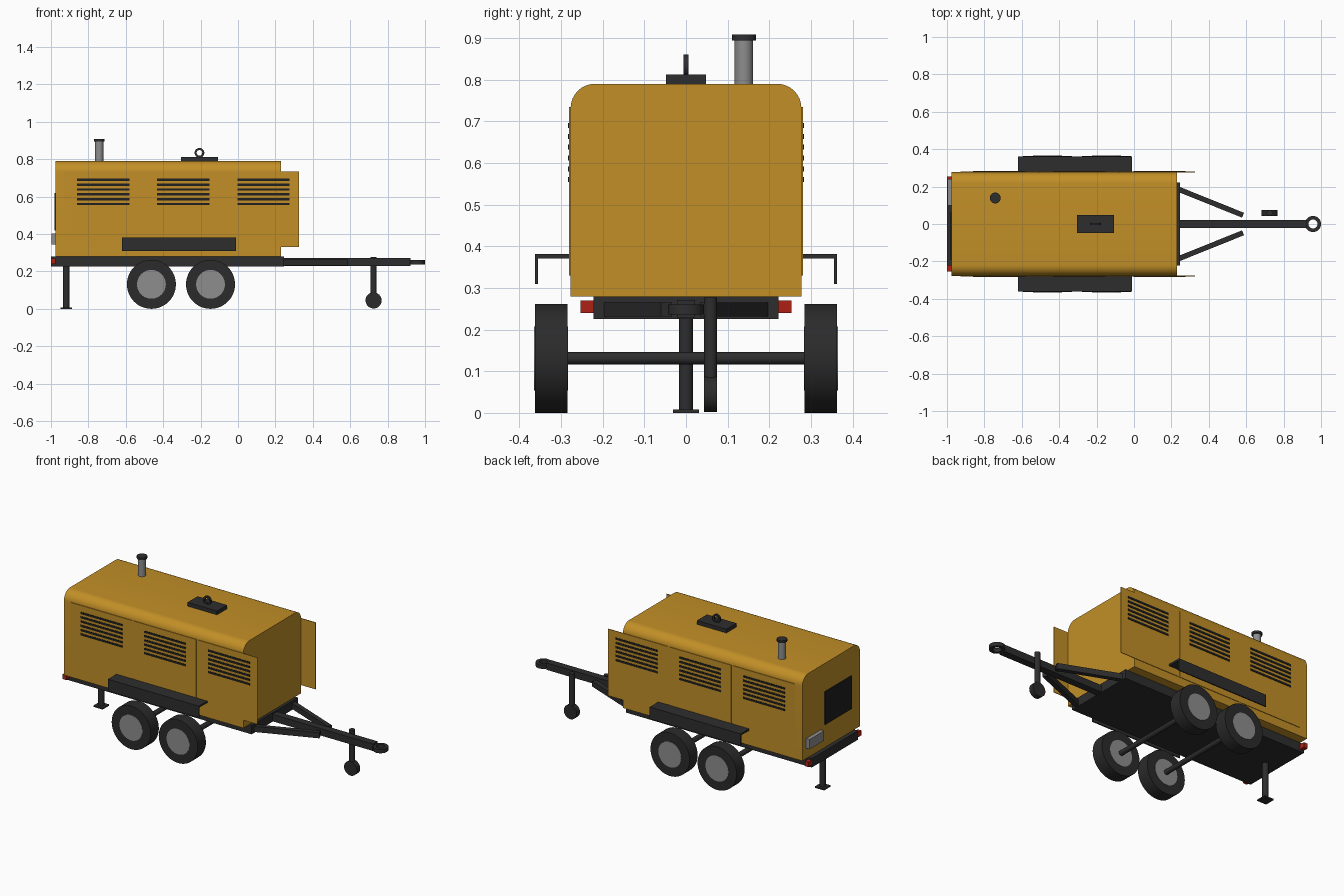
import bpy, bmesh, math
from mathutils import Vector, Matrix

if "Cube" in bpy.data.objects:
    bpy.data.objects.remove(bpy.data.objects["Cube"])


def material(name, rgb):
    m = bpy.data.materials.new(name)
    m.diffuse_color = (*rgb, 1)
    m.use_nodes = True
    m.node_tree.nodes["Principled BSDF"].inputs["Base Color"].default_value = m.diffuse_color
    return m


YELLOW = material("yellow paint", (0.54, 0.275, 0.02))
DARK = material("dark steel", (0.027, 0.027, 0.028))
BLACK = material("black vent", (0.014, 0.014, 0.015))
RUBBER = material("tyre rubber", (0.024, 0.024, 0.024))
GREY = material("grey metal", (0.27, 0.27, 0.27))
RED = material("red lamp", (0.42, 0.015, 0.008))


def finish(name, bm, mat, smooth=False):
    bmesh.ops.recalc_face_normals(bm, faces=bm.faces)
    me = bpy.data.meshes.new(name)
    bm.to_mesh(me)
    bm.free()
    me.materials.append(mat)
    ob = bpy.data.objects.new(name, me)
    bpy.context.collection.objects.link(ob)
    if smooth:
        bpy.ops.object.select_all(action='DESELECT')
        ob.select_set(True)
        bpy.context.view_layer.objects.active = ob
        bpy.ops.object.shade_smooth_by_angle(angle=math.radians(35))
    return ob


def add_box(bm, x, y, z):
    size = (x[1] - x[0], y[1] - y[0], z[1] - z[0])
    mid = Vector((sum(x) / 2, sum(y) / 2, sum(z) / 2))
    bmesh.ops.create_cube(bm, size=1, matrix=Matrix.Translation(mid) @ Matrix.Diagonal((*size, 1)))


def box(name, x, y, z, mat):
    bm = bmesh.new()
    add_box(bm, x, y, z)
    return finish(name, bm, mat)


def span(a, b, side):
    """Range a..b mirrored onto side +1 or -1."""
    return tuple(sorted((a * side, b * side)))


def cylinder(name, a, b, r, mat, seg=32):
    a, b = Vector(a), Vector(b)
    rot = (b - a).to_track_quat('Z', 'Y').to_matrix().to_4x4()
    bm = bmesh.new()
    bmesh.ops.create_cone(bm, cap_ends=True, segments=seg, radius1=r, radius2=r,
                          depth=(b - a).length, matrix=Matrix.Translation((a + b) / 2) @ rot)
    return finish(name, bm, mat, True)


def ring(name, center, axis, outer, inner, half, mat, seg=32):
    """Flat ring with rectangular section around the given axis."""
    rot = Vector(axis).to_track_quat('Z', 'Y').to_matrix()
    bm = bmesh.new()
    loops = []
    for i in range(seg):
        t = 2 * math.pi * i / seg
        loops.append([bm.verts.new(Vector(center) + rot @ Vector((r * math.cos(t), r * math.sin(t), h)))
                      for r, h in ((inner, -half), (outer, -half), (outer, half), (inner, half))])
    for i in range(seg):
        p, q = loops[i], loops[(i + 1) % seg]
        for k in range(4):
            bm.faces.new((p[k], p[(k + 1) % 4], q[(k + 1) % 4], q[k]))
    return finish(name, bm, mat, True)


# canopy with rounded long top edges
bm = bmesh.new()
add_box(bm, (-0.975, 0.23), (-0.277, 0.277), (0.28, 0.79))
edges = [e for e in bm.edges if all(v.co.z > 0.7 for v in e.verts)
         and abs(e.verts[0].co.y - e.verts[1].co.y) < 0.01]
bmesh.ops.bevel(bm, geom=edges, offset=0.058, segments=8, profile=0.5, affect='EDGES')
finish("canopy", bm, YELLOW, True)

# side doors with louvres, and open-ended mudguards
for side, label in ((-1, "front"), (1, "back")):
    for i in range(3):
        cx = -0.72 + i * 0.428
        box(f"{label}_door_{i + 1}", (cx - 0.207, cx + 0.207 if i < 2 else 0.326),
            span(0.2765, 0.2805, side), (0.33, 0.735), YELLOW)
        bm = bmesh.new()
        for k in range(6):
            z = 0.69 - k * 0.026
            add_box(bm, (cx - 0.14, cx + 0.14), span(0.279, 0.283, side), (z - 0.006, z + 0.006))
        finish(f"{label}_louvres_{i + 1}", bm, BLACK)
        if i:
            box(f"{label}_door_seam_{i}", (cx - 0.221, cx - 0.207),
                span(0.2765, 0.2775, side), (0.33, 0.735), YELLOW)
    bm = bmesh.new()
    add_box(bm, (-0.62, -0.01), span(0.277, 0.362, side), (0.371, 0.382))
    add_box(bm, (-0.62, -0.01), span(0.355, 0.362, side), (0.31, 0.372))
    finish(f"{label}_mudguard", bm, DARK)
    # tail lamps
    box(f"{label}_tail_lamp", (-1.0, -0.975), span(0.22, 0.253, side), (0.24, 0.27), RED)
    # wheels
    for j, x in enumerate((-0.463, -0.147)):
        ring(f"{label}_tyre_{j + 1}", (x, side * 0.324, 0.131), (0, 1, 0), 0.131, 0.076, 0.039, RUBBER, 48)
        cylinder(f"{label}_rim_{j + 1}", (x, side * 0.283, 0.131), (x, side * 0.365, 0.131), 0.077, GREY, 40)
    # slanted drawbar brace
    a, b = Vector((0.235, side * 0.187, 0.248)), Vector((0.583, side * 0.047, 0.248))
    d = b - a
    bm = bmesh.new()
    bmesh.ops.create_cube(bm, size=1, matrix=Matrix.Translation((a + b) / 2)
                          @ Matrix.Rotation(math.atan2(d.y, d.x), 4, 'Z')
                          @ Matrix.Diagonal((d.length, 0.028, 0.034, 1)))
    finish(f"{label}_drawbar_brace", bm, DARK)

# chassis, axles and drawbar
box("chassis", (-1.0, 0.247), (-0.222, 0.222), (0.226, 0.28), DARK)
for j, x in enumerate((-0.463, -0.147)):
    cylinder(f"axle_{j + 1}", (x, -0.3, 0.131), (x, 0.3, 0.131), 0.015, DARK, 20)
box("drawbar", (0.2, 0.922), (-0.022, 0.022), (0.229, 0.271), DARK)
ring("towing_eye", (0.957, 0, 0.248), (0, 0, 1), 0.043, 0.024, 0.012, DARK)

# jockey wheel
cylinder("jockey_post", (0.725, 0.059, 0.05), (0.725, 0.059, 0.277), 0.016, DARK, 20)
cylinder("jockey_wheel", (0.725, 0.043, 0.045), (0.725, 0.075, 0.045), 0.043, RUBBER)

# rear support leg
cylinder("support_leg", (-0.918, 0, 0.005), (-0.918, 0, 0.24), 0.017, DARK, 20)
box("support_foot", (-0.949, -0.887), (-0.031, 0.031), (0, 0.008), DARK)

# rear control panel and plate holder
box("control_panel", (-0.981, -0.97), (-0.19, 0.065), (0.42, 0.62), BLACK)
box("plate_holder", (-0.998, -0.97), (0.1, 0.24), (0.343, 0.402), GREY)

# roof: exhaust and lifting point
cylinder("exhaust_pipe", (-0.742, 0.139, 0.78), (-0.742, 0.139, 0.9), 0.022, GREY)
cylinder("exhaust_cap", (-0.742, 0.139, 0.894), (-0.742, 0.139, 0.908), 0.029, DARK)
box("lifting_plate", (-0.305, -0.107), (-0.048, 0.048), (0.785, 0.813), DARK)
ring("lifting_eye", (-0.206, 0, 0.834), (0, 1, 0), 0.026, 0.015, 0.006, DARK)
